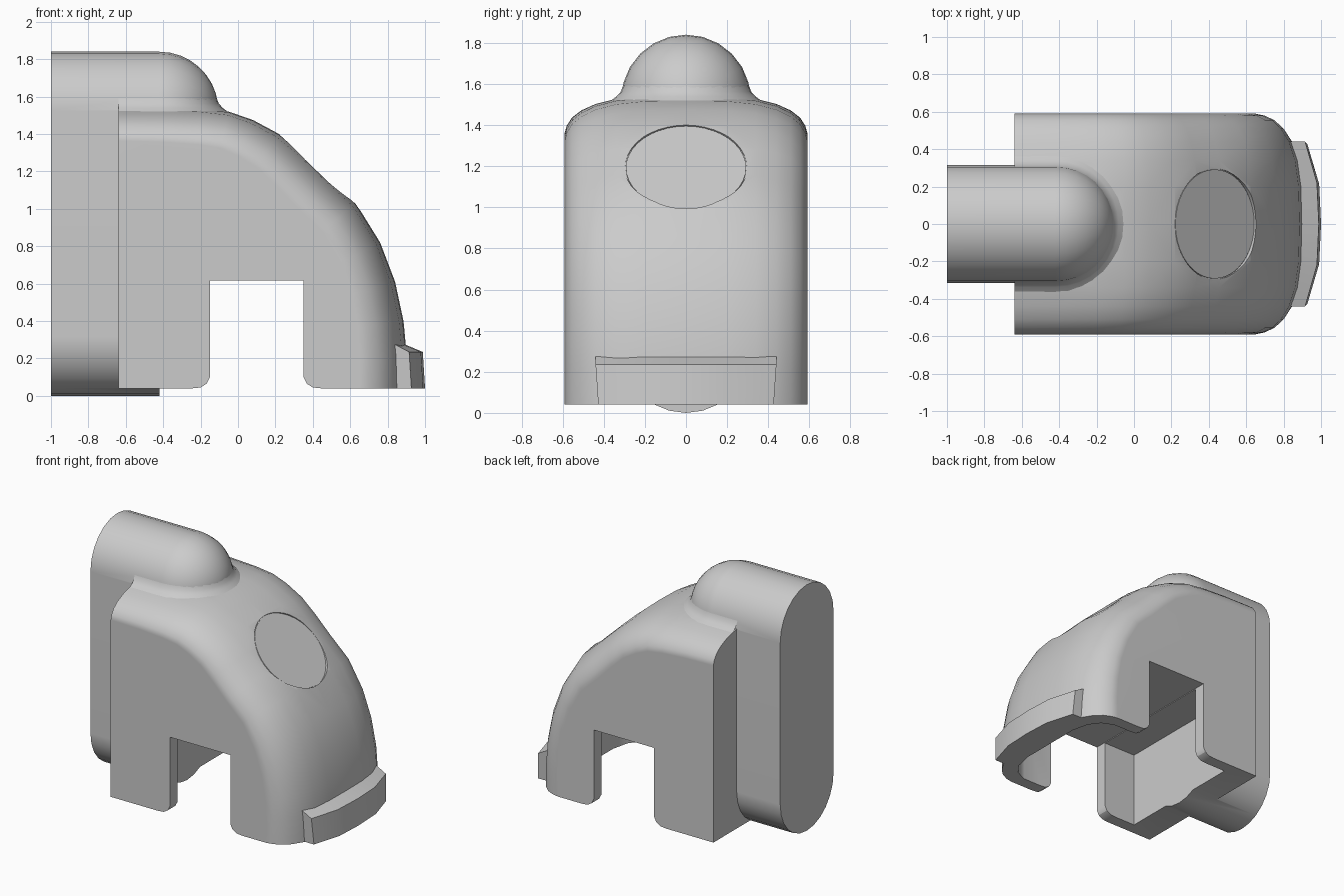
import bpy, bmesh
from math import sin, cos, pi, radians
from mathutils import Vector

old = bpy.data.objects.get("Cube")
if old:
    bpy.data.objects.remove(old, do_unlink=True)

grey = bpy.data.materials.new("plain grey")
grey.use_nodes = True
COLOUR = (0.6, 0.6, 0.6, 1)
grey.diffuse_color = COLOUR
grey.node_tree.nodes["Principled BSDF"].inputs["Base Color"].default_value = COLOUR


def finish(name, bm):
    bmesh.ops.recalc_face_normals(bm, faces=bm.faces)
    mesh = bpy.data.meshes.new(name)
    bm.to_mesh(mesh)
    bm.free()
    mesh.materials.append(grey)
    obj = bpy.data.objects.new(name, mesh)
    bpy.context.collection.objects.link(obj)
    return obj


def loft(name, rings, closed=True):
    """Skin a list of point rings; closed rings are capped at both ends."""
    bm = bmesh.new()
    rows = [[bm.verts.new(p) for p in ring] for ring in rings]
    n = len(rows[0])
    for a, b in zip(rows, rows[1:]):
        for i in range(n if closed else n - 1):
            j = (i + 1) % n
            bm.faces.new((a[i], a[j], b[j], b[i]))
    if closed:
        bm.faces.new(rows[0])
        bm.faces.new(rows[-1])
    return finish(name, bm)


def activate(obj):
    bpy.ops.object.select_all(action='DESELECT')
    obj.select_set(True)
    bpy.context.view_layer.objects.active = obj


def combine(obj, other, operation):
    activate(obj)
    mod = obj.modifiers.new("combine", 'BOOLEAN')
    mod.operation, mod.solver, mod.object = operation, 'EXACT', other
    bpy.ops.object.modifier_apply(modifier=mod.name)
    bpy.data.objects.remove(other, do_unlink=True)


def smooth(obj, angle=30):
    activate(obj)
    bpy.ops.object.shade_smooth_by_angle(angle=radians(angle))


# Hood: side profile swept with a rounded cross-section
BACK, BASE = -0.64, 0.04
profile = [Vector(p) for p in (
    (BACK, 1.545), (-.4, 1.545), (-.2, 1.537), (-.05, 1.52), (.08, 1.475),
    (.22, 1.4), (.34, 1.3), (.47, 1.175), (.63, 1.03), (.76, .82),
    (.84, .61), (.885, .4), (.902, .22), (.905, BASE))]
half = [(0, 0), (.2, .005), (.34, .025), (.44, .06), (.51, .105),
        (.555, .155), (.58, .21), (.59, .26)]
section = [(-y, d) for y, d in reversed(half[1:])] + half

bm = bmesh.new()
rows = []
last = len(profile) - 1
for i, p in enumerate(profile):
    t = profile[min(i + 1, last)] - profile[max(i - 1, 0)]
    normal = Vector((-t.y, t.x)).normalized()
    if i == 0:
        normal = Vector((0, 1))
    if i == last:
        normal = Vector((1, 0))
    scale = .7 + .3 * i / last
    row = []
    for y, d in section:
        q = p - normal * d * scale
        row.append(bm.verts.new((q.x, y, q.y)))
    rows.append(row)
for a, b in zip(rows, rows[1:]):
    for j in range(len(section) - 1):
        bm.faces.new((a[j], a[j + 1], b[j + 1], b[j]))
right = bm.verts.new((BACK, section[0][0], BASE))
left = bm.verts.new((BACK, section[-1][0], BASE))
bm.faces.new([r[0] for r in rows] + [right])
bm.faces.new([r[-1] for r in rows] + [left])
bm.faces.new(rows[0] + [left, right])
bm.faces.new(rows[-1] + [left, right])
hood = finish("hood", bm)

# Upright fin with rounded top, bottom and nose
R, LOW, HIGH, NOSE = .315, .315, 1.525, -.42


def capsule(x, r, n=12):
    top = [(x, r * cos(pi * k / n), HIGH + r * sin(pi * k / n)) for k in range(n + 1)]
    return top + [(x, -y, LOW + HIGH - z) for x, y, z in top]


fin_rings = [capsule(-1, R)]
for k in range(9):
    a = radians(84) * k / 8
    fin_rings.append(capsule(NOSE + R * sin(a), R * cos(a)))
combine(hood, loft("fin", fin_rings), 'UNION')

# Hollow underside
plan = [(NOSE, .5), (.6, .5), (.69, .46), (.75, .38), (.78, .25)]
plan += [(x, -y) for x, y in reversed(plan)]
combine(hood, loft("cavity_cutter", [[(x, y, z) for x, y in plan] for z in (-.2, .612)]),
        'DIFFERENCE')

# Notch through both sides, flared at the feet
MID = .1
side = [(.25, .617), (.25, .1), (.268, .065), (.3, .045), (.36, .039), (.36, -.2)]
# keep the flare clear of the fin bottom
notch = [(MID + w, z) for w, z in side] + [(MID - w, z) for w, z in reversed(side)]
combine(hood, loft("notch_cutter", [[(x, y, z) for x, z in notch] for y in (-1, 1)]),
        'DIFFERENCE')

# Flat round seat on the slope, with its plate
centre = Vector((.432, 0, 1.193))
out = Vector((.69, 0, .72)).normalized()
across = out.cross(Vector((0, 1, 0)))


def disc(name, r, lo, hi, n=40):
    rings = [[centre + out * h + across * r * cos(2 * pi * k / n)
              + Vector((0, r * sin(2 * pi * k / n), 0)) for k in range(n)]
             for h in (lo, hi)]
    return loft(name, rings)


combine(hood, disc("seat_cutter", .297, -.006, .3), 'DIFFERENCE')
plate = disc("round_plate", .292, -.05, 0)
smooth(plate)

smooth(hood)
weighted = hood.modifiers.new("even shading", 'WEIGHTED_NORMAL')
weighted.keep_sharp = True

# Small fillet where the fin meets the hood
fillet_rings = []
for r, z in ((.307, 1.59), (.318, 1.562), (.338, 1.54), (.375, 1.512)):
    arc = [(NOSE + r * cos(a), r * sin(a), z)
           for a in (pi * (k / 16 - .5) for k in range(17))]
    fillet_rings.append([(BACK, -r, z)] + arc + [(BACK, r, z)])
smooth(loft("fin_fillet", fillet_rings, closed=False), 40)

# Front bumper with sloping top
bumper_rings = []
for y, inner, outer in ((-.44, .83, .915), (-.22, .87, .978), (0, .88, .988),
                        (.22, .87, .978), (.44, .83, .915)):
    bumper_rings.append([(inner, y * .97, BASE), (outer + .012, y * .97, BASE),
                         (outer, y, .235), (inner, y, .28)])
bumper = loft("bumper", bumper_rings)
smooth(bumper, 15)
